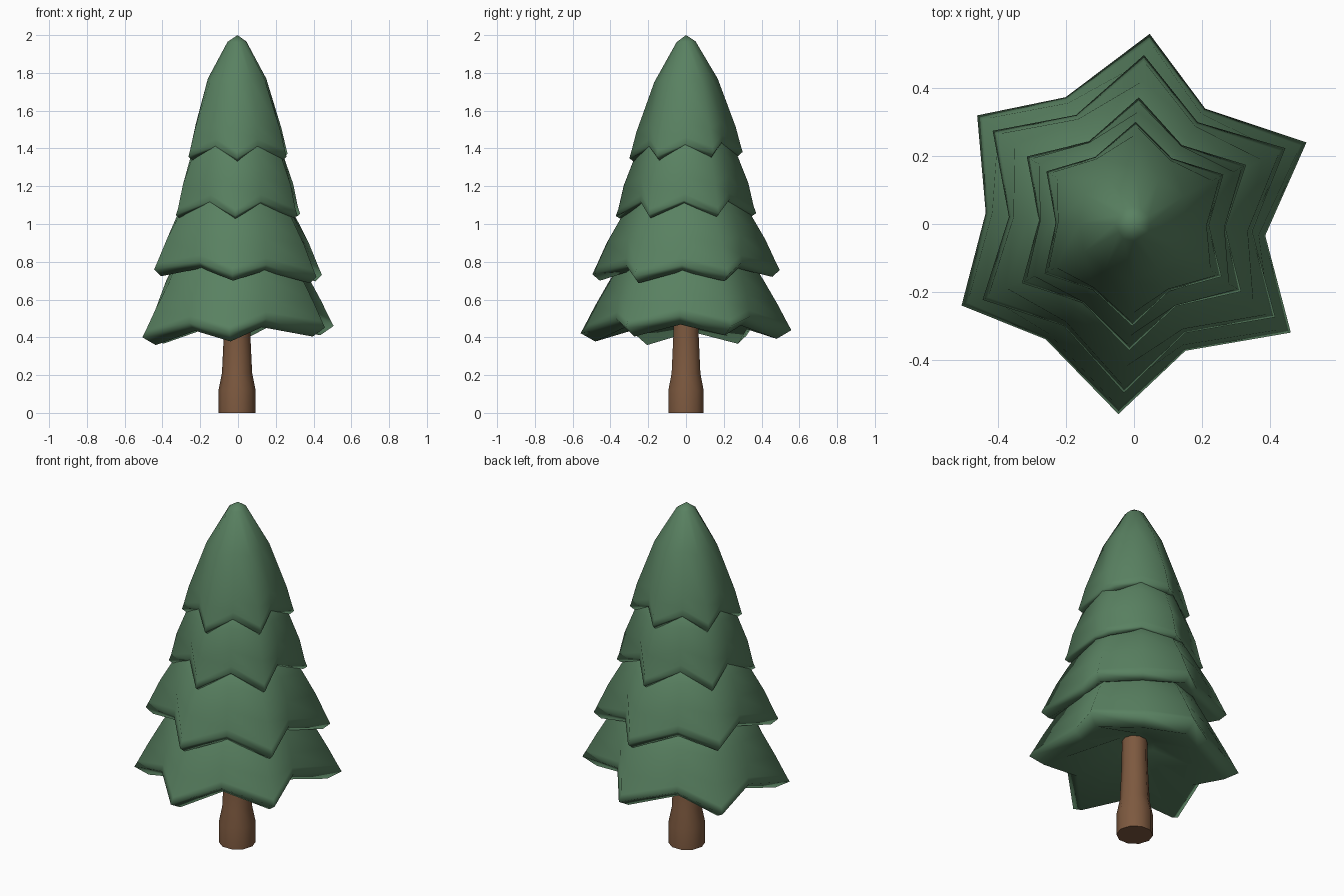
import bpy, bmesh, math

cube = bpy.data.objects.get("Cube")
if cube:
    bpy.data.objects.remove(cube)


def material(name, color):
    mat = bpy.data.materials.new(name)
    mat.use_nodes = True
    mat.diffuse_color = color
    mat.node_tree.nodes["Principled BSDF"].inputs["Base Color"].default_value = color
    return mat


green = material("foliage_green", (0.1, 0.22, 0.12, 1))
brown = material("bark_brown", (0.205, 0.1, 0.05, 1))


def lathe(name, rings, mat, smooth_angle):
    """Join closed rings of points into a capped, smooth-shaded skin."""
    bm = bmesh.new()
    loops = [[bm.verts.new(p) for p in ring] for ring in rings]
    for upper, lower in zip(loops, loops[1:]):
        n = len(upper)
        for i in range(n):
            j = (i + 1) % n
            bm.faces.new((upper[i], lower[i], lower[j], upper[j]))
    # Fan caps at both ends
    for loop in (loops[0], loops[-1]):
        cap = bm.faces.new(loop)
        bmesh.ops.poke(bm, faces=[cap])
    bmesh.ops.recalc_face_normals(bm, faces=bm.faces)
    mesh = bpy.data.meshes.new(name)
    bm.to_mesh(mesh)
    bm.free()
    mesh.materials.append(mat)
    obj = bpy.data.objects.new(name, mesh)
    bpy.context.collection.objects.link(obj)
    bpy.ops.object.select_all(action="DESELECT")
    obj.select_set(True)
    bpy.context.view_layer.objects.active = obj
    bpy.ops.object.shade_smooth_by_angle(angle=math.radians(smooth_angle))
    return obj


def star(radius, z, ratio, lift, twist, shift, tilt):
    """Six-pointed ring, valleys pulled in and raised, tilted in x and y."""
    points = []
    for i in range(12):
        a = math.radians(90 + 30 * i + twist)
        valley = i % 2
        r = radius * (ratio if valley else 1)
        x, y = r * math.cos(a) - shift * valley, r * math.sin(a)
        points.append((x, y, z + lift * valley + tilt[0] * x + tilt[1] * y))
    return points


def tier(name, skin, rim, lip, twist, shift, tilt):
    """Branch skirt: outer skin, narrow rim band, bevelled lip, hollow underside."""
    radius, z, valley, lift = rim
    inset, depth = lip
    rings = [*skin,
             (radius * 0.965, z + 0.035, valley + 0.01, lift),
             rim,
             (radius * inset, z - depth, valley, lift),
             (0.1, z + 0.14, 1, 0)]
    return lathe(name, [star(*ring, twist, shift, tilt) for ring in rings], green, 130)


# Foliage, bottom to top
tier("lower_branches",
     [(0.27, 0.92, 0.95, 0), (0.41, 0.70, 0.87, 0.02), (0.485, 0.57, 0.81, 0.04)],
     (0.56, 0.43, 0.735, 0.065), (0.86, 0.045), -4.7, 0.025, (0.055, 0.01))
tier("middle_branches",
     [(0.22, 1.22, 0.95, 0), (0.345, 1.04, 0.87, 0.02), (0.42, 0.91, 0.82, 0.03)],
     (0.497, 0.745, 0.72, 0.055), (0.92, 0.035), -3.4, 0.01, (-0.045, 0.025))
tier("upper_branches",
     [(0.19, 1.52, 0.95, 0), (0.275, 1.35, 0.88, 0.02), (0.33, 1.21, 0.82, 0.04)],
     (0.372, 1.05, 0.735, 0.075), (0.94, 0.015), -2.2, 0.005, (0, 0.02))
top = tier("crown",
           [(0.05, 1.965, 1, 0), (0.168, 1.76, 0.92, 0.01), (0.263, 1.5, 0.83, 0.03)],
           (0.3, 1.365, 0.75, 0.06), (0.92, 0.02), -1, 0.005, (0, 0.055))

# Rounded tip: raise the centre of the crown's upper cap
max(top.data.vertices, key=lambda v: v.co.z - v.co.xy.length).co.z = 2.0

# Trunk with a flared foot
trunk_rings = [[(r * math.cos(a) - 0.005, r * math.sin(a), z)
                for a in (math.tau * i / 10 for i in range(10))]
               for r, z in ((0.068, 0.66), (0.07, 0.42), (0.08, 0.21),
                            (0.098, 0.12), (0.098, 0))]
lathe("trunk", trunk_rings, brown, 50)
